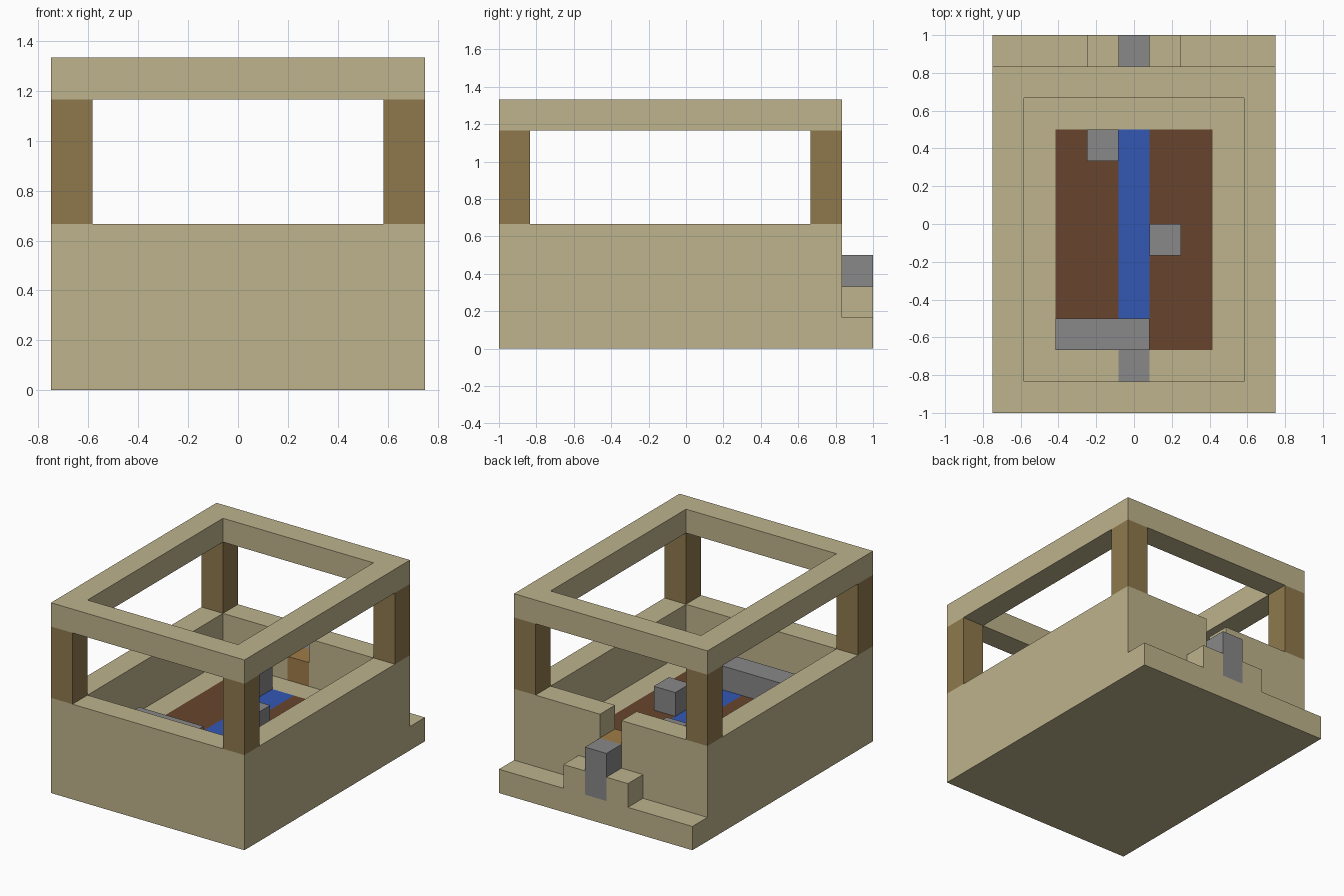
import bpy
import bmesh
from mathutils import Vector

cube = bpy.data.objects.get("Cube")
if cube:
    bpy.data.objects.remove(cube, do_unlink=True)

UNIT = 1 / 6                      # one building block
ORIGIN = Vector((4.5, 6, 0))      # block position of the model's centre


def material(name, r, g, b):
    mat = bpy.data.materials.new(name)
    mat.use_nodes = True
    mat.diffuse_color = (r, g, b, 1)
    shader = mat.node_tree.nodes["Principled BSDF"]
    shader.inputs["Base Color"].default_value = (r, g, b, 1)
    shader.inputs["Roughness"].default_value = 0.9
    return mat


SAND = material("sandstone", 0.515, 0.451, 0.262)
LOG = material("log_brown", 0.275, 0.191, 0.074)
PLANK = material("plank_brown", 0.35, 0.205, 0.065)
SOIL = material("soil_brown", 0.136, 0.060, 0.026)
WATER = material("water_blue", 0.033, 0.095, 0.456)
STONE = material("stone_grey", 0.246, 0.246, 0.246)


def prism(name, outline, direction, mat):
    """Extrude a closed outline, given in blocks, along a direction."""
    bm = bmesh.new()
    face = bm.faces.new([bm.verts.new((Vector(p) - ORIGIN) * UNIT) for p in outline])
    grown = bmesh.ops.extrude_face_region(bm, geom=[face])["geom"]
    moved = [g for g in grown if isinstance(g, bmesh.types.BMVert)]
    bmesh.ops.translate(bm, verts=moved, vec=Vector(direction) * UNIT)
    bmesh.ops.recalc_face_normals(bm, faces=bm.faces)
    mesh = bpy.data.meshes.new(name)
    bm.to_mesh(mesh)
    bm.free()
    obj = bpy.data.objects.new(name, mesh)
    bpy.context.collection.objects.link(obj)
    if mat:
        mesh.materials.append(mat)
    return obj


def box(name, x, y, z, mat=None):
    """Box from (low, high) pairs in blocks."""
    outline = [(x[0], y[0], z[0]), (x[1], y[0], z[0]),
               (x[1], y[1], z[0]), (x[0], y[1], z[0])]
    return prism(name, outline, (0, 0, z[1] - z[0]), mat)


def carve(target, *cut):
    """Subtract a box from the target."""
    cutter = box("cutter", *cut)
    cutter.hide_render = True
    mod = target.modifiers.new("carve", "BOOLEAN")
    mod.operation = "DIFFERENCE"
    mod.solver = "EXACT"
    mod.object = cutter
    bpy.context.view_layer.objects.active = target
    bpy.ops.object.modifier_apply(modifier=mod.name)
    bpy.data.objects.remove(cutter, do_unlink=True)


# Walled basin: room, doorway, garden bed and inlet carved from one block
basin = box("basin", (0, 9), (0, 11), (0, 4), SAND)
carve(basin, (1, 8), (1, 10), (2, 5))
carve(basin, (4, 5), (9.5, 11.5), (2, 5))
carve(basin, (2, 7), (2, 9), (1, 2.5))
carve(basin, (4, 5), (1, 2.5), (1, 2.5))

# Open roof frame on four corner posts
roof = box("roof_frame", (0, 9), (0, 11), (7, 8), SAND)
carve(roof, (1, 8), (1, 10), (6, 9))
for side, x in (("right", 0), ("left", 8)):
    for end, y in (("front", 0), ("back", 10)):
        box(f"{end}_{side}_post", (x, x + 1), (y, y + 1), (4, 7), LOG)

# Garden floor with a central water channel
box("soil_right", (2, 4), (2, 9), (1, 2), SOIL)
box("soil_left", (5, 7), (2, 9), (1, 2), SOIL)
box("water_channel", (4, 5), (3, 9), (1, 2), WATER)
box("stone_inlet", (4, 5), (1, 3), (1, 2), STONE)

# Loose stonework standing on the floor
box("stone_bench", (2, 5), (2, 3), (2, 3), STONE)
box("stone_block_back", (3, 4), (8, 9), (2, 3), STONE)
box("stone_block_middle", (5, 6), (5, 6), (2, 3), STONE)

# Doorway sill and the stepped ledge behind it
box("door_sill", (4, 5), (10, 11), (2, 3), PLANK)
half = [(4.5, 0), (4.5, 1), (1.5, 1), (1.5, 2), (0.5, 2), (0.5, 1)]
profile = half + [(-x, z) for x, z in reversed(half)]
prism("back_ledge", [(4.5 + x, 11, z) for x, z in profile], (0, 1, 0), SAND)
box("stone_step", (4, 5), (11, 12), (1, 3), STONE)
